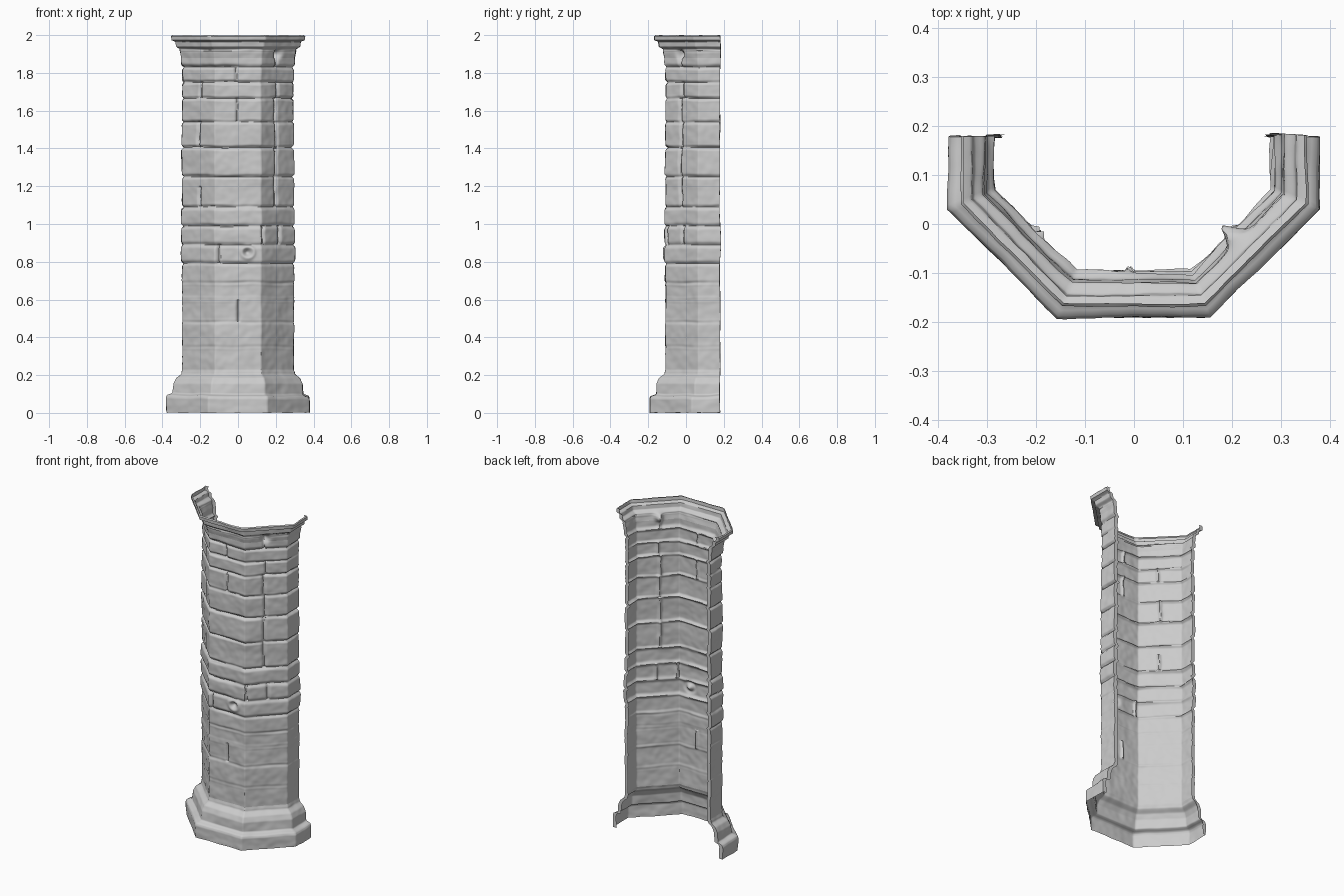
import bpy, bmesh, math, random
from mathutils import Vector, noise

if "Cube" in bpy.data.objects:
    bpy.data.objects.remove(bpy.data.objects["Cube"])

random.seed(4)

# Half-octagon plan of the shaft: (x, y, mitre x, mitre y, divisions to next point)
T = math.tan(math.pi / 8)
half = [(0.122, -0.108, T, -1, 34), (0.295, 0.065, 1, -T, 16),
        (0.295, 0.180, 1, 0, 4), (0.272, 0.181, 1, 0, 0)]
left = [(-x, y, -mx, my) for x, y, mx, my, n in reversed(half)]
plan = left + [p[:4] for p in half]
divisions = [4, 16, 34, 36, 34, 16, 4]

# Moulding profile: (height, outward offset)
profile = [(0, .083), (.075, .084), (.088, .078), (.098, .050), (.155, .046),
           (.185, .032), (.205, .008), (.23, .002), (1.88, .002), (1.91, .008),
           (1.932, .024), (1.94, .034), (1.965, .038), (1.973, .058),
           (1.994, .060), (2.0, .054)]

# Stone courses: (joint height, joint depth)
courses = [(.205, .003), (.35, .003), (.48, .005), (.60, .003), (.69, .006),
           (.79, .010), (.89, .009), (.99, .011), (1.09, .013), (1.25, .015),
           (1.405, .016), (1.54, .016), (1.665, .015), (1.75, .015),
           (1.83, .015), (1.925, .008)]
bulge = [random.uniform(-.004, .005) for _ in range(len(courses) + 1)]

# Upright joints: (x, low z, high z)
joints = [(-.01, 1.75, 1.83), (-.005, 1.54, 1.665), (.20, 1.25, 1.405),
          (.205, 1.405, 1.54), (.20, 1.83, 1.92), (.20, 1.54, 1.665),
          (-.205, 1.09, 1.20), (.20, 1.09, 1.25), (.13, .89, .99),
          (.215, .89, .99), (-.20, 1.665, 1.75), (-.10, .79, .89),
          (.0, .48, .60), (.21, 1.665, 1.75), (-.21, 1.405, 1.54)]


def offset_at(z):
    for (z0, d0), (z1, d1) in zip(profile, profile[1:]):
        if z <= z1:
            return d0 + (d1 - d0) * (z - z0) / (z1 - z0)
    return profile[-1][1]


def dent(dist, width):
    return math.exp(-(dist / width) ** 2)


def relief(x, y, z):
    """Worn masonry surface: bed joints, upright joints, pits and roughness."""
    p = Vector((x, y, z))
    rough = .004 * noise.noise(p * 9) + .002 * noise.noise(p * 28)
    if z < .19 or z > 1.935:
        return rough
    zw = z + .006 * noise.noise(Vector((x * 7, y * 7, round(z * 6))))
    wear = .7 + .6 * noise.noise(p * 6 + Vector((3, 1, 0)))
    d = rough + bulge[sum(zw > c for c, _ in courses)] * min(
        1, min(abs(zw - c) for c, _ in courses) / .02)
    d -= max(depth * dent(zw - c, .008) for c, depth in courses) * max(.25, wear)
    if y < .1:
        for jx, lo, hi in joints:
            if lo < z < hi:
                d -= .013 * dent(x - jx + .004 * noise.noise(p * 20), .006)
    # round pit with a raised rim, and a broken notch under the cap
    r = math.hypot(x - .05, z - .85)
    d += .009 * dent(r - .03, .012) - .016 * dent(r, .016)
    d -= .035 * dent(x - .205, .014) * dent(z - 1.90, .022)
    return d


# Points around the plan
ring = []
for i, n in enumerate(divisions):
    a, b = plan[i], plan[i + 1]
    for k in range(n):
        ring.append([a[j] + (b[j] - a[j]) * k / n for j in range(4)])
ring.append(list(plan[-1]))


def make_section(name, z0, z1, rows):
    """Sheet of masonry between two heights, open at the back."""
    bm = bmesh.new()
    grid = []
    for r in range(rows + 1):
        z = z0 + (z1 - z0) * r / rows
        d0 = offset_at(z)
        row = []
        for x, y, mx, my in ring:
            d = d0 + relief(x, y, z)
            py = y + my * d
            # ragged rear edge
            back = max(0, (y - .12) / .06)
            py += back * .008 * noise.noise(Vector((x * 3, 2, z * 5)))
            # chipped top and bottom rims
            chip = .010 * abs(noise.noise(Vector((x * 9, y * 9, 5))))
            pz = z - chip * max(0, (z - 1.975) / .025) + chip * max(0, 1 - z / .04)
            # worn upper arris of the plinth
            pz += .012 * noise.noise(Vector((x * 8, y * 8, 1))) * dent(z - .09, .03)
            row.append(bm.verts.new((x + mx * d, py, pz)))
        grid.append(row)
    for lo, hi in zip(grid, grid[1:]):
        for i in range(len(ring) - 1):
            bm.faces.new((lo[i], lo[i + 1], hi[i + 1], hi[i]))
    mesh = bpy.data.meshes.new(name)
    bm.to_mesh(mesh)
    bm.free()
    obj = bpy.data.objects.new(name, mesh)
    bpy.context.collection.objects.link(obj)
    bpy.ops.object.select_all(action='DESELECT')
    obj.select_set(True)
    bpy.context.view_layer.objects.active = obj
    bpy.ops.object.shade_smooth_by_angle(angle=math.radians(50))
    return obj


# Moulded plinth, coursed stone shaft and stepped cap
make_section("plinth", 0.0, 0.23, 50)
make_section("stone_shaft", 0.23, 1.88, 330)
make_section("cap_moulding", 1.88, 2.0, 40)
